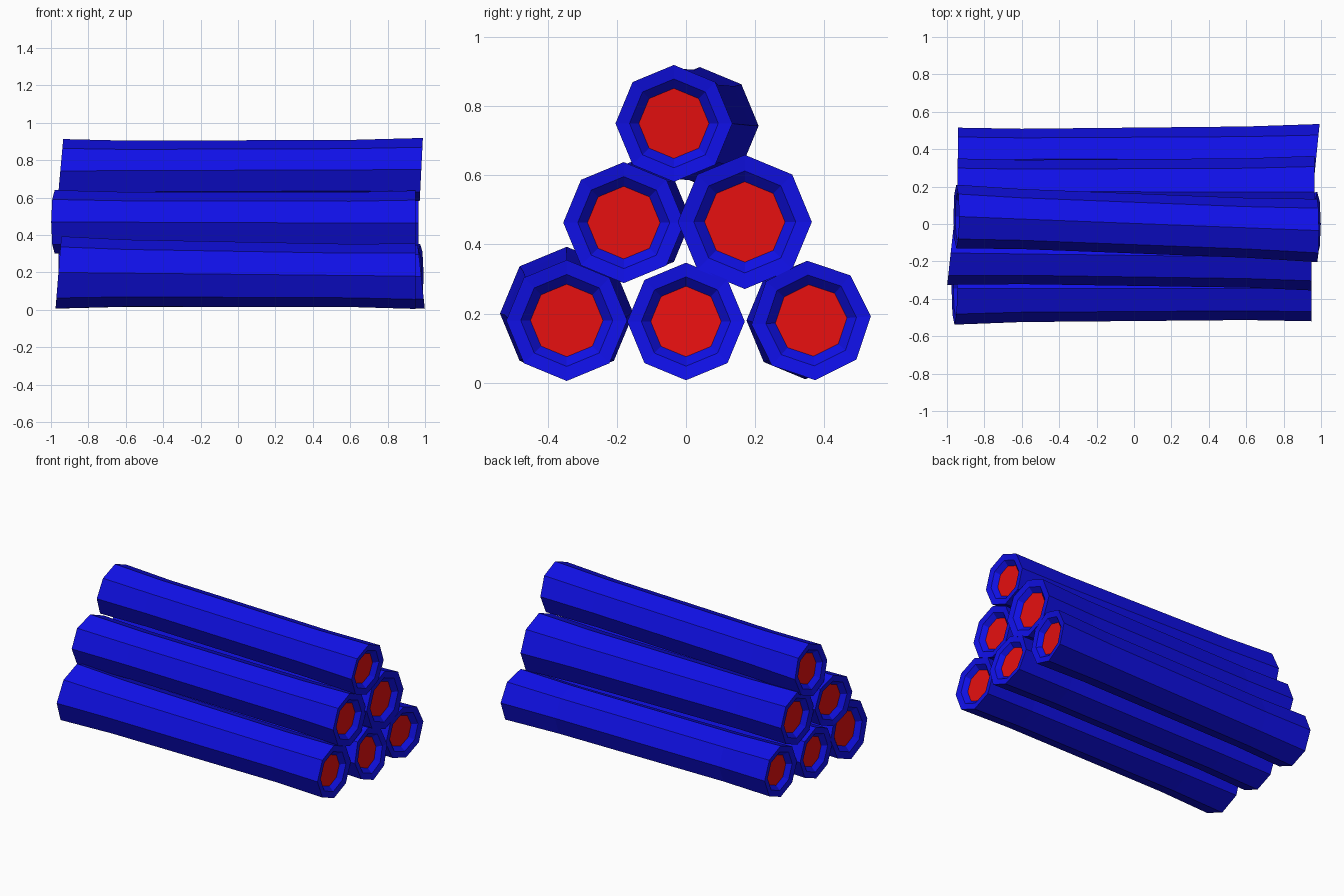
import bpy, bmesh, math
from mathutils import Vector

if "Cube" in bpy.data.objects:
    bpy.data.objects.remove(bpy.data.objects["Cube"], do_unlink=True)


def material(name, rgb):
    m = bpy.data.materials.new(name)
    m.use_nodes = True
    m.diffuse_color = (*rgb, 1)
    m.node_tree.nodes["Principled BSDF"].inputs["Base Color"].default_value = (*rgb, 1)
    return m


BLUE = material("bark blue", (0.005, 0.005, 0.8))
RED = material("core red", (0.8, 0.005, 0.005))
SIDES = 8


def log(name, left, right, twist=0):
    """Eight-sided log; each end is (x, y, z, radius, tilt_y, tilt_z)."""
    bm = bmesh.new()

    def ring(x, y, z, r, ty=0, tz=0, turn=0):
        verts = []
        for i in range(SIDES):
            a = math.radians(turn) + math.tau * i / SIDES
            dy, dz = r * math.cos(a), r * math.sin(a)
            verts.append(bm.verts.new((x + ty * dy + tz * dz, y + dy, z + dz)))
        return verts

    def end_rings(end, sign, turn):
        # Core disc, recess lip and outer rim
        x, y, z, r, ty, tz = end
        return [ring(x - sign * 0.035, y, z, r * 0.6, ty, tz, turn),
                ring(x - sign * 0.006, y, z, r * 0.76, ty, tz, turn),
                ring(x, y, z, r, ty, tz, turn)]

    def waist(x):
        # Slightly narrower section between the flared ends
        t = (x - left[0]) / (right[0] - left[0])
        p = Vector(left[1:4]).lerp(Vector(right[1:4]), t)
        return ring(x, p.x, p.y, p.z * 0.945, turn=twist * t)

    rings = end_rings(left, -1, 0)
    rings += [waist(-0.6), waist(0.6)]
    rings += reversed(end_rings(right, 1, twist))
    for a, b in zip(rings, rings[1:]):
        for i in range(SIDES):
            j = (i + 1) % SIDES
            bm.faces.new((a[i], a[j], b[j], b[i]))
    for cap in (rings[0], rings[-1]):
        bm.faces.new(cap).material_index = 1
    bmesh.ops.recalc_face_normals(bm, faces=bm.faces)

    me = bpy.data.meshes.new(name)
    bm.to_mesh(me)
    bm.free()
    me.materials.append(BLUE)
    me.materials.append(RED)
    bpy.context.collection.objects.link(bpy.data.objects.new(name, me))


# Bottom row
log("bottom_front_log", (-0.96, -0.345, 0.2, 0.193, 0, 0.08),
    (0.95, -0.345, 0.18, 0.175, 0, 0))
log("bottom_middle_log", (-0.96, 0, 0.177, 0.17, 0, 0),
    (0.98, 0, 0.177, 0.17, 0, -0.11))
log("bottom_back_log", (-0.94, 0.345, 0.18, 0.17, 0, 0),
    (0.975, 0.362, 0.18, 0.173, 0.1, 0), 4)
# Middle row
log("middle_front_log", (-0.98, -0.155, 0.47, 0.17, 0.11, 0),
    (0.95, -0.18, 0.463, 0.175, 0, 0))
log("middle_back_log", (-0.945, 0.175, 0.47, 0.175, 0, 0),
    (0.965, 0.17, 0.465, 0.194, 0, 0))
# Top
log("top_log", (-0.95, 0.04, 0.743, 0.17, 0, 0.09),
    (0.98, -0.035, 0.75, 0.169, 0, 0.05))
